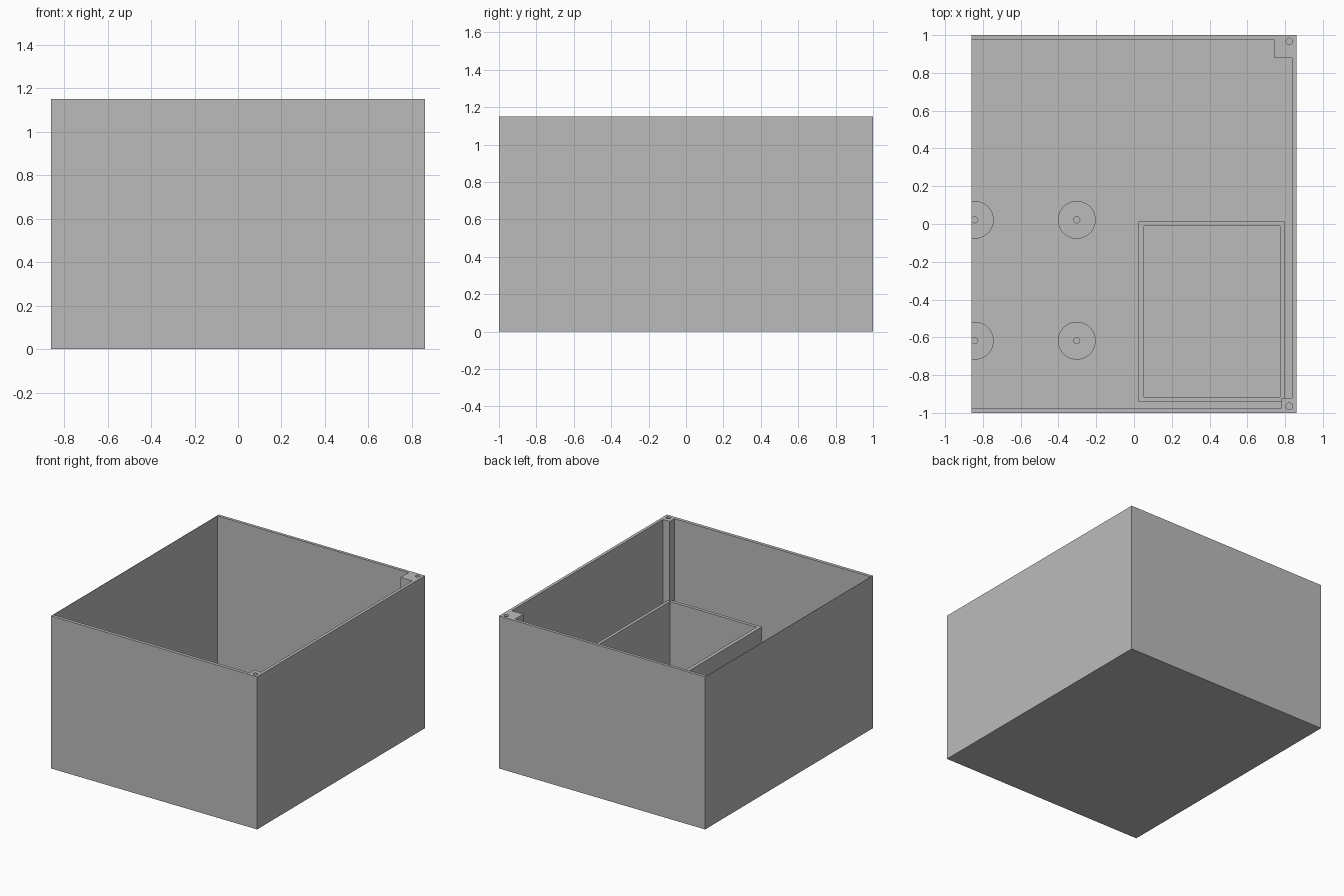
import bpy, bmesh
from mathutils import Matrix

if "Cube" in bpy.data.objects:
    bpy.data.objects.remove(bpy.data.objects["Cube"])

W, D, H = 0.86, 1.0, 1.15      # half width, half depth, height
FLOOR = 0.03

grey = bpy.data.materials.new("plain grey")
grey.use_nodes = True
grey.diffuse_color = (0.5, 0.5, 0.5, 1)
grey.node_tree.nodes["Principled BSDF"].inputs["Base Color"].default_value = (0.5, 0.5, 0.5, 1)


def finish(name, bm):
    bmesh.ops.recalc_face_normals(bm, faces=bm.faces)
    mesh = bpy.data.meshes.new(name)
    bm.to_mesh(mesh)
    bm.free()
    mesh.materials.append(grey)
    obj = bpy.data.objects.new(name, mesh)
    bpy.context.collection.objects.link(obj)
    return obj


def prism(name, points, z0, z1):
    bm = bmesh.new()
    face = bm.faces.new([bm.verts.new((x, y, z0)) for x, y in points])
    top = bmesh.ops.extrude_face_region(bm, geom=[face])["geom"]
    verts = [v for v in top if isinstance(v, bmesh.types.BMVert)]
    bmesh.ops.translate(bm, verts=verts, vec=(0, 0, z1 - z0))
    return finish(name, bm)


def rect(x0, x1, y0, y1):
    return [(x0, y0), (x1, y0), (x1, y1), (x0, y1)]


def cylinder(name, x, y, r, z0, z1, clip=False):
    bm = bmesh.new()
    bmesh.ops.create_cone(bm, cap_ends=True, segments=48, radius1=r, radius2=r, depth=z1 - z0,
                          matrix=Matrix.Translation((x, y, (z0 + z1) / 2)))
    if clip:  # trim flush with the end wall
        cut = bmesh.ops.bisect_plane(bm, geom=bm.verts[:] + bm.edges[:] + bm.faces[:],
                                     plane_co=(-W, 0, 0), plane_no=(-1, 0, 0), clear_outer=True)
        edges = [e for e in cut["geom_cut"] if isinstance(e, bmesh.types.BMEdge)]
        bmesh.ops.holes_fill(bm, edges=edges)
    return finish(name, bm)


def cut(target, cutter):
    mod = target.modifiers.new("cut", 'BOOLEAN')
    mod.operation = 'DIFFERENCE'
    mod.solver = 'EXACT'
    mod.object = cutter
    cutter.hide_render = True
    cutter.hide_set(True)


def smooth(obj):
    bpy.ops.object.select_all(action='DESELECT')
    obj.select_set(True)
    bpy.context.view_layer.objects.active = obj
    bpy.ops.object.shade_smooth_by_angle()


# Floor and the three thick walls with their corner posts
prism("floor", rect(-W, W, -D, D), 0, FLOOR)
outline = [(-W, D), (W, D), (W, -D), (-W, -D), (-W, -0.975), (0.78, -0.975), (0.78, -0.92),
           (0.837, -0.92), (0.837, 0.88), (0.74, 0.88), (0.74, 0.978), (-W, 0.978)]
walls = prism("walls_with_posts", outline, FLOOR, H)
for side, y in (("front", -0.965), ("back", 0.967)):
    cut(walls, cylinder(side + "_post_hole_cutter", 0.822, y, 0.017, H - 0.15, H + 0.05))

# Very thin end wall
prism("end_wall", rect(-W, -W + 0.003, -0.975, 0.978), FLOOR, H)

# Open compartment
compartment = prism("compartment", rect(0.025, 0.797, -0.94, 0.013), FLOOR, 0.55)
cut(compartment, prism("compartment_cutter", rect(0.052, 0.774, -0.915, -0.01), FLOOR - 0.01, 0.6))

# Round standoffs with pilot holes
for row, y in (("front", -0.618), ("back", 0.022)):
    for place, x in (("outer", -0.843), ("inner", -0.303)):
        name = row + "_" + place + "_standoff"
        boss = cylinder(name, x, y, 0.1, FLOOR, 0.11, clip=place == "outer")
        smooth(boss)
        cut(boss, cylinder(name + "_hole_cutter", x, y, 0.016, FLOOR - 0.01, 0.15))
